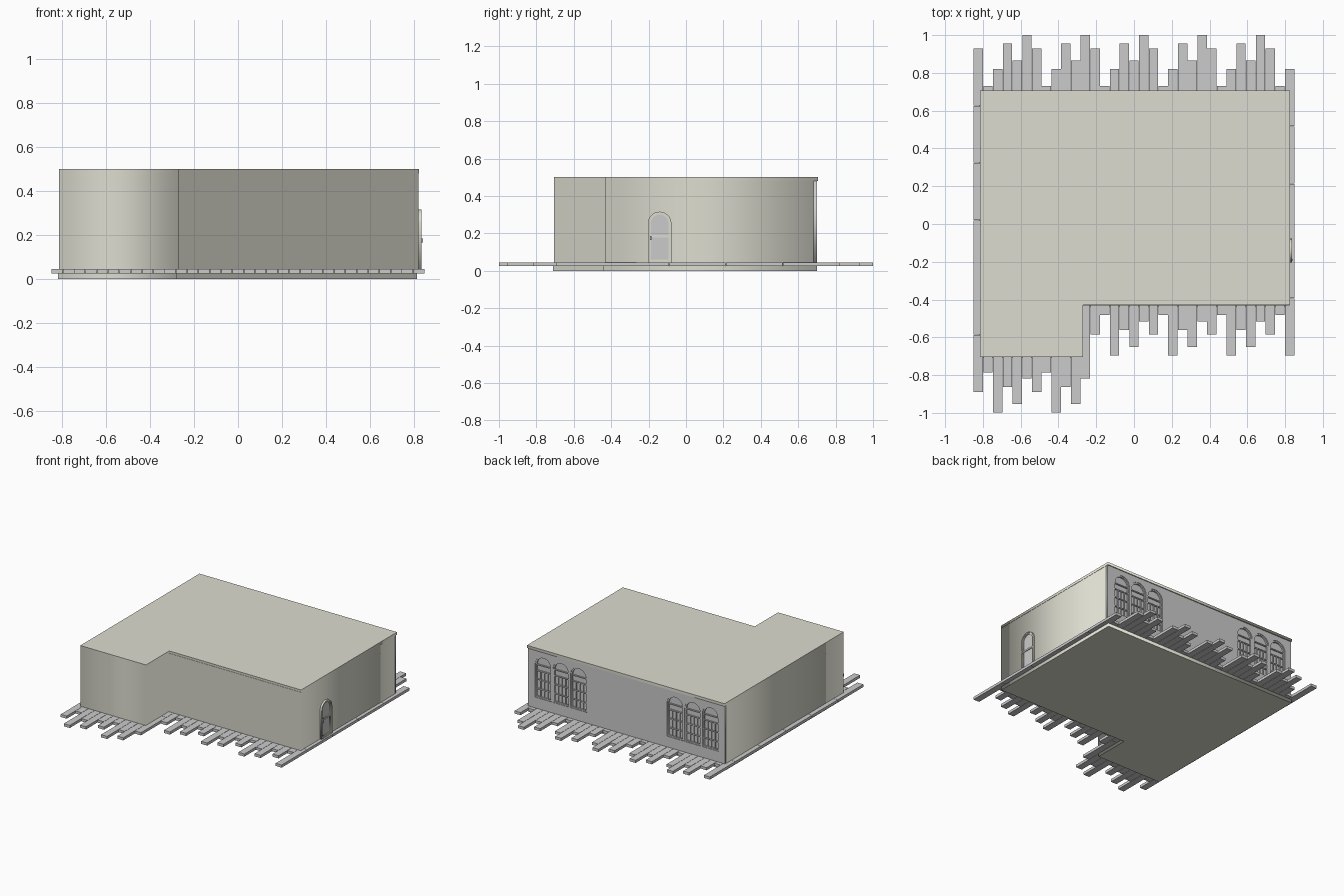
import bpy, math
from mathutils import Matrix, Vector

if "Cube" in bpy.data.objects:
    bpy.data.objects.remove(bpy.data.objects["Cube"])

wall_mat = bpy.data.materials.new("warm_grey_wall")
wall_mat.diffuse_color = (0.72, 0.72, 0.63, 1)
wall_mat.use_nodes = True
wall_mat.node_tree.nodes["Principled BSDF"].inputs["Base Color"].default_value = wall_mat.diffuse_color

XZ = Matrix(((1, 0, 0), (0, 0, -1), (0, 1, 0)))   # outline drawn on the back wall
YZ = Matrix(((0, 0, 1), (1, 0, 0), (0, 1, 0)))    # outline drawn on the side wall
XY = Matrix.Identity(3)


def rect(x0, y0, x1, y1):
    return [(x0, y0), (x1, y0), (x1, y1), (x0, y1)]


def arch(cx, z0, width, top, n=14):
    r = width / 2
    curve = [(cx + r * math.cos(math.pi * i / n), top - r + r * math.sin(math.pi * i / n))
             for i in range(n + 1)]
    return [(cx - r, z0), (cx + r, z0)] + curve


def plate(name, outlines, lo, hi, plane=XY, mat=None):
    """Extruded flat shape; inner outlines become holes."""
    cu = bpy.data.curves.new(name, 'CURVE')
    cu.dimensions, cu.fill_mode, cu.extrude = '2D', 'BOTH', (hi - lo) / 2
    for pts in outlines:
        sp = cu.splines.new('POLY')
        sp.points.add(len(pts) - 1)
        for p, (u, v) in zip(sp.points, pts):
            p.co = (u, v, 0, 1)
        sp.use_cyclic_u = True
    tmp = bpy.data.objects.new(name + "_outline", cu)
    me = bpy.data.meshes.new_from_object(tmp)
    bpy.data.objects.remove(tmp)
    m = plane.to_4x4()
    mid = (lo + hi) / 2
    m.translation = {0: (0, 0, mid), 1: (0, mid, 0), 2: (mid, 0, 0)}[
        0 if plane is XY else 1 if plane is XZ else 2]
    me.transform(m)
    me.name = name
    if mat:
        me.materials.clear()
        me.materials.append(mat)
    ob = bpy.data.objects.new(name, me)
    bpy.context.collection.objects.link(ob)
    return ob


def boxes(name, items, mat=None):
    """One mesh of many boxes given as (min, max) corners."""
    vs, fs = [], []
    for a, b in items:
        k = len(vs)
        vs += [(x, y, z) for x in (a[0], b[0]) for y in (a[1], b[1]) for z in (a[2], b[2])]
        fs += [[k + i for i in f] for f in ((0, 1, 3, 2), (4, 6, 7, 5), (0, 4, 5, 1),
                                            (2, 3, 7, 6), (0, 2, 6, 4), (1, 5, 7, 3))]
    me = bpy.data.meshes.new(name)
    me.from_pydata(vs, [], fs)
    if mat:
        me.materials.append(mat)
    ob = bpy.data.objects.new(name, me)
    bpy.context.collection.objects.link(ob)
    return ob


def ell(x0, x1, y0, y1, nx, ny):
    return [(x0, y0), (nx, y0), (nx, ny), (x1, ny), (x1, y1), (x0, y1)]


# foundation, walls and ceiling share the L-shaped plan
plate("foundation", [ell(-0.82, 0.815, -0.71, 0.70, -0.28, -0.44)], 0, 0.026, mat=wall_mat)
plate("walls", [ell(-0.815, 0.823, -0.705, 0.683, -0.272, -0.432)], 0.03, 0.483, mat=wall_mat)
plate("ceiling", [ell(-0.815, 0.825, -0.705, 0.707, -0.27, -0.43)], 0.48, 0.5, mat=wall_mat)

# staggered floor planks, ends repeating every six rows
back_ends = (0.93, 0.73, 0.82, 0.955, 0.865, 1.0)
rows, length = 33, 0.3033
pitch = 1.7 / rows
planks = []
for i in range(rows):
    x = -0.85 + i * pitch
    count = 5 if i % 6 == 1 else 6
    if i > 11:
        count -= 1
    for k in range(count):
        y1 = back_ends[i % 6] - k * length
        planks.append(((x + 0.001, y1 - length + 0.001, 0.025),
                       (x + pitch - 0.001, y1 - 0.001 * (k > 0), 0.045)))
boxes("floor_planks", planks)

# back wall with two groups of three arched windows
centres = [s * (0.547 + k * 0.147) for s in (-1, 1) for k in (-1, 0, 1)]
Z0, TOP, W = 0.125, 0.442, 0.135
plate("back_wall", [rect(-0.812, 0.04, 0.822, 0.481)] + [arch(c, Z0, W, TOP) for c in centres],
      0.68, 0.70, XZ)
bars = []
for n, c in enumerate(centres):
    plate(f"window_frame_{n}", [arch(c, Z0, W, TOP), arch(c, Z0 + 0.01, W - 0.02, TOP - 0.01)],
          0.682, 0.696, XZ)
    plate(f"window_pane_{n}", [arch(c, Z0, W, TOP)], 0.681, 0.685, XZ)
    # transoms and upright bars
    for z in (0.19, 0.26, 0.325, 0.37):
        bars.append(((c - W / 2 + 0.005, 0.683, z - 0.004), (c + W / 2 - 0.005, 0.693, z + 0.004)))
    for dx in (-0.03, 0, 0.03):
        bars.append(((c + dx - 0.003, 0.683, Z0), (c + dx + 0.003, 0.692, 0.325)))
boxes("window_bars", bars)

# arched side door with a glazed upper and lower panel
DC = -0.141
plate("door_frame", [arch(DC, 0.045, 0.126, 0.316), arch(DC, 0.047, 0.110, 0.308)],
      0.82, 0.837, YZ, wall_mat)
plate("door_leaf", [arch(DC, 0.047, 0.112, 0.309), rect(DC - 0.047, 0.06, DC + 0.047, 0.178),
                    arch(DC, 0.19, 0.094, 0.30)], 0.82, 0.832, YZ, wall_mat)
plate("door_panels", [arch(DC, 0.05, 0.1, 0.303)], 0.82, 0.826, YZ)
boxes("door_handle", [((0.83, DC - 0.051, 0.165), (0.842, DC - 0.044, 0.185))])
